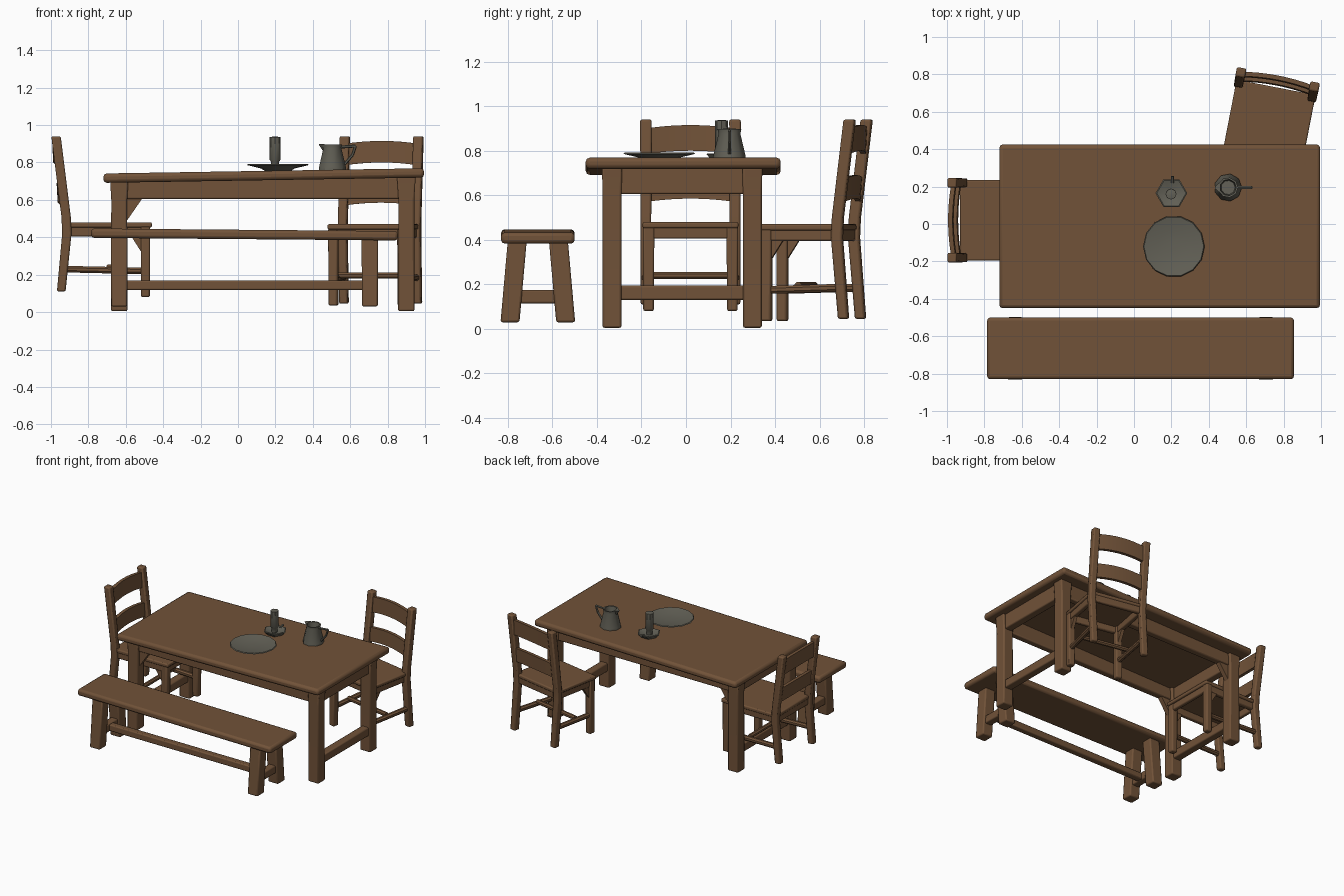
import bpy, bmesh, math
from mathutils import Matrix, Vector

cube = bpy.data.objects.get("Cube")
if cube:
    bpy.data.objects.remove(cube)


def material(name, rgb):
    m = bpy.data.materials.new(name)
    m.use_nodes = True
    m.diffuse_color = (*rgb, 1)
    bsdf = next(n for n in m.node_tree.nodes if n.type == 'BSDF_PRINCIPLED')
    bsdf.inputs["Base Color"].default_value = (*rgb, 1)
    bsdf.inputs["Roughness"].default_value = 0.9
    return m


WOOD = material("brown wood", (0.165, 0.085, 0.04))
PEWTER = material("dull pewter", (0.125, 0.12, 0.095))
HOME = Matrix.Identity(4)


def finish(name, bm, mat, place=HOME, bevel=0.0):
    bmesh.ops.recalc_face_normals(bm, faces=bm.faces)
    bm.transform(place)
    mesh = bpy.data.meshes.new(name)
    bm.to_mesh(mesh)
    bm.free()
    mesh.materials.append(mat)
    ob = bpy.data.objects.new(name, mesh)
    bpy.context.collection.objects.link(ob)
    if bevel:
        mod = ob.modifiers.new("worn edges", 'BEVEL')
        mod.width, mod.segments = bevel, 2
    bpy.ops.object.select_all(action='DESELECT')
    ob.select_set(True)
    bpy.context.view_layer.objects.active = ob
    bpy.ops.object.shade_smooth_by_angle(angle=math.radians(40))
    return ob


def loft(name, rings, mat=WOOD, place=HOME, bevel=0.0):
    """Skin a list of equal point rings and cap both ends."""
    bm = bmesh.new()
    loops = [[bm.verts.new(p) for p in ring] for ring in rings]
    for a, b in zip(loops, loops[1:]):
        for i in range(len(a)):
            j = (i + 1) % len(a)
            bm.faces.new((a[i], a[j], b[j], b[i]))
    bm.faces.new(loops[0][::-1])
    bm.faces.new(loops[-1])
    return finish(name, bm, mat, place, bevel)


def box(name, x, y, z, place=HOME, bevel=0.008, tilt=0.0):
    """Block between limits; tilt raises the +x end and lowers the other."""
    rings = []
    for px, dz in ((x[0], -tilt), (x[1], tilt)):
        rings.append([(px, y[0], z[0] + dz), (px, y[1], z[0] + dz),
                      (px, y[1], z[1] + dz), (px, y[0], z[1] + dz)])
    return loft(name, rings, place=place, bevel=bevel)


def post(name, stations, place=HOME, bevel=0.009):
    """Upright timber through (x, y, z, width, depth) stations."""
    rings = [[(x + sx * w / 2, y + sy * d / 2, z)
              for sx, sy in ((-1, -1), (1, -1), (1, 1), (-1, 1))]
             for x, y, z, w, d in stations]
    return loft(name, rings, place=place, bevel=bevel)


def rod(name, a, b, r, place=HOME, mat=WOOD, sides=8):
    a, b = Vector(a), Vector(b)
    turn = (b - a).to_track_quat('Z', 'Y')
    circle = [turn @ Vector((r * math.cos(t), r * math.sin(t), 0))
              for t in (math.tau * (i + .5) / sides for i in range(sides))]
    return loft(name, [[a + c for c in circle], [b + c for c in circle]], mat, place)


def turned(name, centre, profile, sides, mat=PEWTER):
    """Round vessel from (radius, height) pairs."""
    cx, cy = centre
    rings = [[(cx + r * math.cos(math.tau * i / sides),
               cy + r * math.sin(math.tau * i / sides), z) for i in range(sides)]
             for r, z in profile]
    return loft(name, rings, mat)


# Table
box("table_top", (-.72, .995), (-.45, .425), (.705, .755), bevel=.018, tilt=.014)
for x, end in ((-.635, "right"), (.9, "left")):
    for y, side in ((-.332, "front"), (.298, "back")):
        post(f"table_leg_{side}_{end}",
             [(x, y, .005, .088, .085), (x, y, .6, .085, .085), (x, y, .725, .1, .09)])
    box(f"table_end_apron_{end}", (x - .03, x + .03), (-.3, .27), (.605, .725))
    box(f"table_end_stretcher_{end}", (x - .03, x + .03), (-.3, .27), (.13, .195))
for y, side in ((-.332, "front"), (.298, "back")):
    box(f"table_apron_{side}", (-.6, .87), (y - .025, y + .025), (.605, .72))
    # Corner brace under the apron
    loft(f"table_brace_{side}", [[(-.6, t, .48), (-.6, t, .61), (-.51, t, .61)]
                                 for t in (y - .018, y + .018)])

# Bench
box("bench_seat", (-.785, .855), (-.83, -.5), (.39, .44), bevel=.016, tilt=-.007)
for x, end in ((-.635, "right"), (.705, "left")):
    for s, side in ((-1, "front"), (1, "back")):
        y = -.665
        post(f"bench_leg_{side}_{end}",
             [(x, y + s * .125, .03, .085, .085), (x, y + s * .092, .4, .088, .085)])
    box(f"bench_cross_rail_{end}", (x - .028, x + .028), (-.77, -.56), (.115, .175))
box("bench_stretcher", (-.63, .7), (-.69, -.64), (.118, .168))


def chair(label, place, depth, foot, back_foot, seat):
    """Ladder-back chair facing -y, with its back posts at the local origin."""
    half = .2
    for s, side in ((-1, "right"), (1, "left")):
        post(f"{label}_back_post_{side}",
             [(s * half, .03, back_foot, .048, .046), (s * half, 0, seat - .06, .048, .05),
              (s * half, .004, seat + .03, .048, .05), (s * half, .058, .94, .052, .05)],
             place)
        post(f"{label}_front_leg_{side}",
             [(s * half * .94, .035 - depth, foot, .048, .048),
              (s * half * .94, .035 - depth, seat - .02, .052, .05)], place)
        rod(f"{label}_side_stretcher_{side}", (s * half * .94, .04 - depth, foot + .14),
            (s * half, .02, foot + .15), .019, place)
        box(f"{label}_side_rail_{side}", (s * half * .94 - .017, s * half * .94 + .017),
            (.03 - depth, 0), (seat - .075, seat - .015), place)
        # Knee brace beside the front leg
        loft(f"{label}_brace_{side}",
             [[(s * half * .94 + t, .05 - depth, seat - .17),
               (s * half * .94 + t, .05 - depth, seat - .06),
               (s * half * .94 + t, .12 - depth, seat - .06)] for t in (-.012, .012)],
             place=place)
    for y, side in ((.03 - depth, "front"), (-.005, "back")):
        box(f"{label}_{side}_rail", (-.19, .19), (y - .015, y + .015),
            (seat - .075, seat - .015), place)
    rod(f"{label}_cross_stretcher", (-.19, -depth * .5, foot + .16),
        (.19, -depth * .5, foot + .16), .017, place)
    box(f"{label}_seat", (-.215, .215), (-depth, .015), (seat - .028, seat), place)
    # Bowed back slats with gently arched edges
    for number, low, high, lean in ((1, .57, .675, .02), (2, .785, .9, .044)):
        rings = []
        for i in range(9):
            u = i / 4 - 1
            arch = .015 * (1 - u * u)
            y = lean + .018 * (1 - u * u)
            rings.append([(u * half, y - .013, low + arch), (u * half, y + .011, low + arch),
                          (u * half, y + .017, high + arch), (u * half, y - .007, high + arch)])
        loft(f"{label}_slat_{number}", rings, place=place)


chair("side_chair", Matrix.Translation((-.915, .02, 0)) @ Matrix.Rotation(math.pi / 2, 4, 'Z'),
      .455, .08, .11, .48)
chair("back_chair", Matrix.Translation((.757, .716, 0)) @ Matrix.Rotation(-math.radians(11), 4, 'Z'),
      .36, .035, .045, .47)

# Plate
turned("plate", (.213, -.12), [(.07, .755), (.09, .768), (.165, .786), (.16, .792),
                               (.09, .778), (.02, .776)], 14)

# Candle in its holder
turned("candle_dish", (.2, .165), [(.055, .755), (.085, .785), (.078, .788), (.03, .772)], 6)
turned("candle", (.198, .16), [(.022, .765), (.022, .805), (.03, .815), (.029, .935), (.012, .938)], 8)
rod("candle_dish_handle", (.205, .22, .78), (.205, .255, .79), .009, mat=PEWTER)

# Pitcher with spout and handle
turned("pitcher", (.503, .195), [(.074, .755), (.074, .775), (.05, .875), (.054, .897),
                                 (.044, .896), (.038, .84)], 9)
loft("pitcher_spout", [[(.462, .165, .9), (.462, .225, .9), (.462, .195, .85)],
                       [(.432, .19, .9), (.432, .2, .9), (.434, .195, .892)]], PEWTER)
path = [(.545, .195, .882), (.628, .195, .888), (.612, .195, .84), (.565, .195, .785)]
for i, (a, b) in enumerate(zip(path, path[1:])):
    rod(f"pitcher_handle_{i + 1}", a, b, .008, mat=PEWTER, sides=6)
